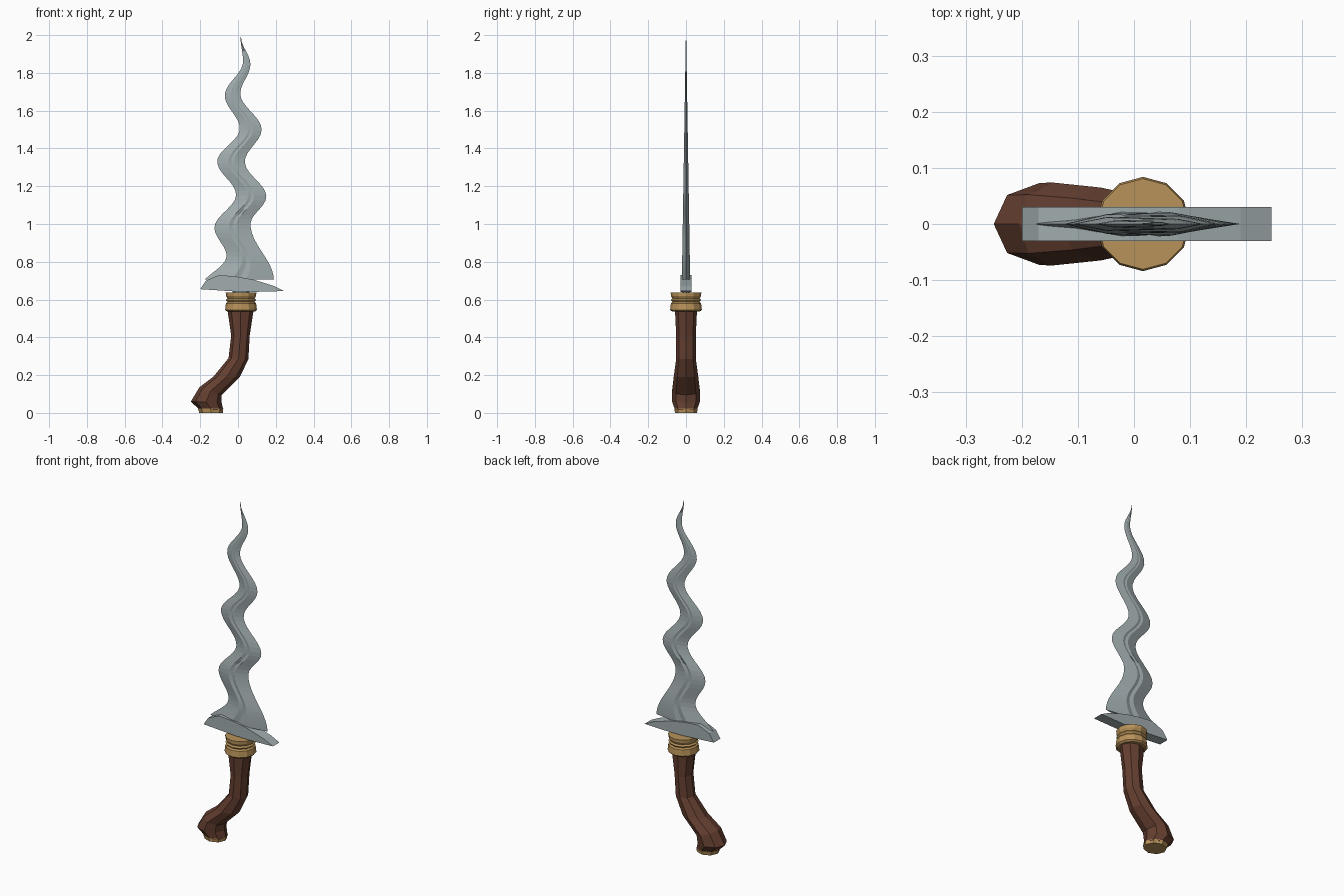
import bpy, bmesh, math

if "Cube" in bpy.data.objects:
    bpy.data.objects.remove(bpy.data.objects["Cube"])


def material(name, rgb):
    m = bpy.data.materials.new(name)
    m.diffuse_color = (*rgb, 1)
    m.use_nodes = True
    m.node_tree.nodes["Principled BSDF"].inputs["Base Color"].default_value = m.diffuse_color
    return m


STEEL = material("steel", (0.36, 0.42, 0.43))
WOOD = material("wood", (0.13, 0.05, 0.03))
BRASS = material("brass", (0.48, 0.29, 0.10))


def loft(name, rings, mat):
    """Skin a stack of equal-length closed rings and cap both ends."""
    bm = bmesh.new()
    loops = [[bm.verts.new(p) for p in ring] for ring in rings]
    n = len(loops[0])
    for a, b in zip(loops, loops[1:]):
        for i in range(n):
            j = (i + 1) % n
            bm.faces.new((a[i], a[j], b[j], b[i]))
    bm.faces.new(loops[0][::-1])
    bm.faces.new(loops[-1])
    bmesh.ops.recalc_face_normals(bm, faces=bm.faces)
    me = bpy.data.meshes.new(name)
    bm.to_mesh(me)
    bm.free()
    me.materials.append(mat)
    ob = bpy.data.objects.new(name, me)
    bpy.context.collection.objects.link(ob)
    return ob


def oval(left, right, ry, sides):
    """Oval ring spanning two (x, z) points, ry deep in y."""
    ring = []
    for i in range(sides):
        a = math.tau * i / sides
        t = (1 + math.cos(a)) / 2
        ring.append((left[0] + (right[0] - left[0]) * t, ry * math.sin(a),
                     left[1] + (right[1] - left[1]) * t))
    return ring


def eased(keys, z):
    """Wave through (z, x) turning points."""
    for (z0, x0), (z1, x1) in zip(keys, keys[1:]):
        if z <= z1:
            t = (z - z0) / (z1 - z0)
            return x0 + (x1 - x0) * (1 - math.cos(math.pi * t)) / 2
    return keys[-1][1]


# wavy blade: grooved diamond section following the two edge waves
LEFT = [(0.66, -0.20), (0.83, -0.06), (0.98, -0.125), (1.155, -0.01), (1.33, -0.11),
        (1.505, 0.01), (1.68, -0.07), (1.86, 0.027), (1.99, 0.013)]
RIGHT = [(0.70, 0.19), (1.0, 0.066), (1.145, 0.15), (1.33, 0.036),
         (1.5, 0.125), (1.69, 0.012), (1.845, 0.066), (1.99, 0.016)]
SECTION = [(-1, 0), (-0.2, -1), (0, -0.75), (0.2, -1), (1, 0), (0.2, 1), (0, 0.75), (-0.2, 1)]
rings = []
ROWS = 52
for r in range(ROWS + 1):
    f = r / ROWS
    z = 0.705 + 1.285 * f
    xl, xr = eased(LEFT, z), eased(RIGHT, z)
    depth = 0.021 * (1 - f) + 0.001
    rings.append([((xl + xr) / 2 + u * (xr - xl) / 2, v * depth, z) for u, v in SECTION])
loft("blade", rings, STEEL)

# slanted guard plate
GUARD = [(-0.20, 0.655), (-0.17, 0.70), (-0.10, 0.73), (-0.01, 0.722), (0.08, 0.706),
         (0.19, 0.672), (0.245, 0.645), (0.10, 0.641), (0.0, 0.642)]
loft("guard", [[(x, y, z) for x, z in GUARD] for y in (-0.03, 0.03)], STEEL)

# turned brass collar
COLLAR = [(0.537, 0.074), (0.545, 0.084), (0.58, 0.08), (0.588, 0.072), (0.598, 0.08),
          (0.606, 0.072), (0.62, 0.08), (0.637, 0.081)]
loft("collar", [oval((0.016 - r, z), (0.016 + r, z), r, 12) for z, r in COLLAR], BRASS)
loft("tang", [oval((-0.03, z), (0.06, z), 0.02, 8) for z in (0.62, 0.66)], STEEL)

# curved eight-sided grip: left point, right point, half depth
GRIP = [((-0.165, 0.015), (-0.08, 0.015), 0.055),
        ((-0.205, 0.018), (-0.08, 0.025), 0.06),
        ((-0.25, 0.06), (-0.087, 0.056), 0.073),
        ((-0.205, 0.135), (-0.087, 0.095), 0.074),
        ((-0.13, 0.192), (0.01, 0.19), 0.065),
        ((-0.05, 0.29), (0.055, 0.285), 0.052),
        ((-0.036, 0.41), (0.062, 0.41), 0.052),
        ((-0.055, 0.54), (0.082, 0.54), 0.058)]
loft("grip", [oval(a, b, ry, 8) for a, b, ry in GRIP], WOOD)

# brass butt cap
loft("butt_cap", [oval((-0.205, 0.0), (-0.08, 0.0), 0.058, 8),
                  oval((-0.212, 0.022), (-0.078, 0.022), 0.062, 8)], BRASS)
